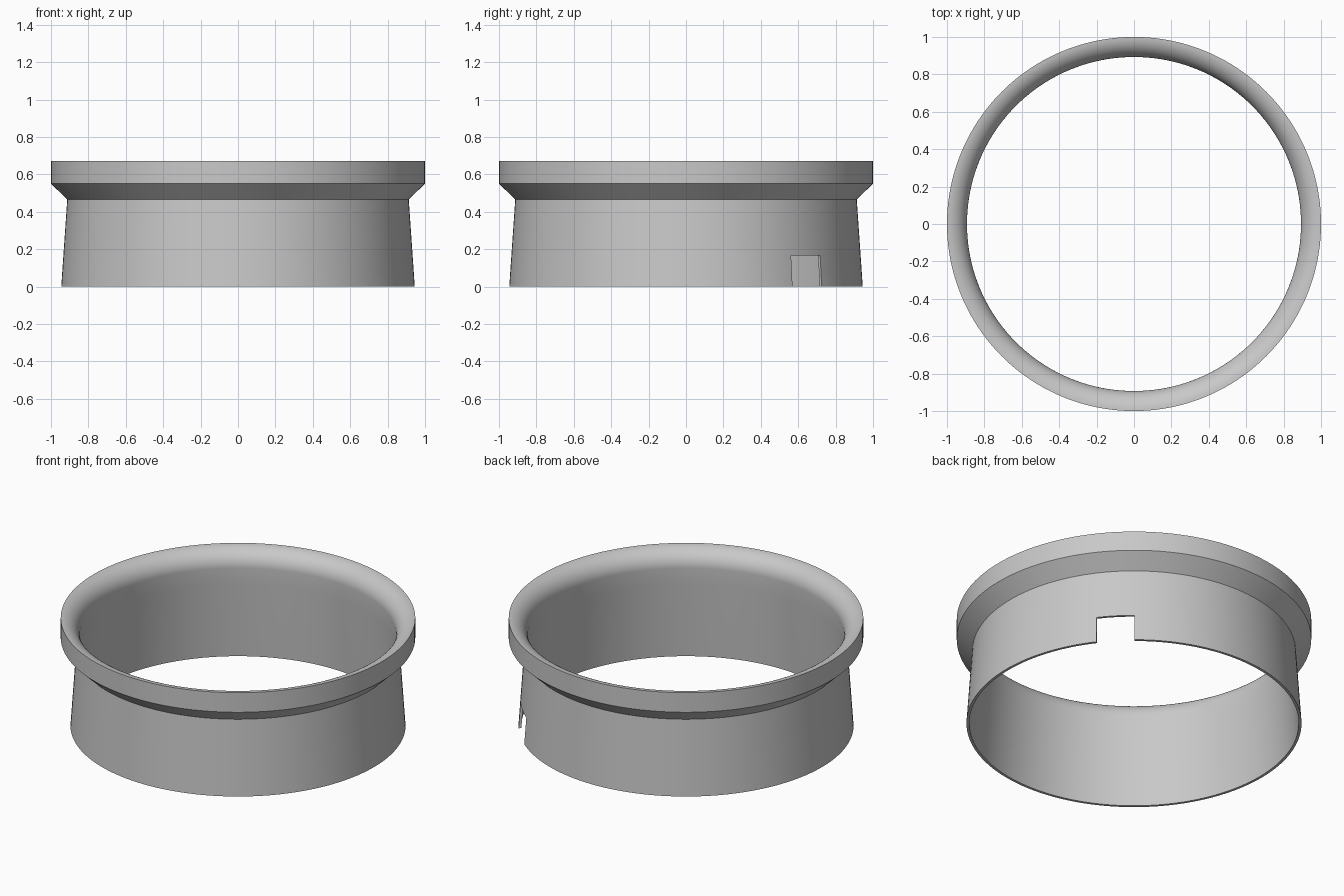
import bpy, bmesh, math
from mathutils import Matrix

if "Cube" in bpy.data.objects:
    bpy.data.objects.remove(bpy.data.objects["Cube"])

SEG = 160
RIM_R, TOP, ROUND = 1.0, 0.672, 0.107

grey = bpy.data.materials.new("light_grey")
grey.diffuse_color = (0.58, 0.58, 0.58, 1)
grey.use_nodes = True
grey.node_tree.nodes["Principled BSDF"].inputs["Base Color"].default_value = grey.diffuse_color

# Closed cross-section (radius, height): outer wall, flared collar, rounded lip, inner wall
profile = [(0.945, 0), (0.913, 0.466), (RIM_R, 0.55), (RIM_R, TOP)]
for i in range(1, 13):
    a = math.radians(90 * i / 12)
    profile.append((RIM_R - ROUND * math.sin(a), TOP - ROUND * (1 - math.cos(a))))
profile += [(0.8985, 0.466), (0.929, 0)]

# Revolve the section into a ring
bm = bmesh.new()
rings = []
for s in range(SEG):
    t = 2 * math.pi * s / SEG
    rings.append([bm.verts.new((r * math.cos(t), r * math.sin(t), z)) for r, z in profile])
n = len(profile)
for s in range(SEG):
    a, b = rings[s], rings[(s + 1) % SEG]
    for i in range(n):
        j = (i + 1) % n
        bm.faces.new((a[i], b[i], b[j], a[j]))
bmesh.ops.recalc_face_normals(bm, faces=bm.faces[:])
mesh = bpy.data.meshes.new("flanged_ring")
bm.to_mesh(mesh)
bm.free()
ring = bpy.data.objects.new("flanged_ring", mesh)
bpy.context.collection.objects.link(ring)
mesh.materials.append(grey)

# Box cutter for the notch in the lower edge
bm = bmesh.new()
bmesh.ops.create_cube(bm, size=1, matrix=Matrix.Rotation(math.radians(43.6), 4, 'Z')
                      @ Matrix.Translation((0.93, 0, 0.0325))
                      @ Matrix.Diagonal((0.3, 0.215, 0.265, 1)))
cut_mesh = bpy.data.meshes.new("notch_cutter")
bm.to_mesh(cut_mesh)
bm.free()
cut_mesh.materials.append(grey)
cutter = bpy.data.objects.new("notch_cutter", cut_mesh)
bpy.context.collection.objects.link(cutter)
cutter.hide_render = True

# Cut the notch, then smooth while keeping hard edges
mod = ring.modifiers.new("notch", 'BOOLEAN')
mod.operation = 'DIFFERENCE'
mod.solver = 'EXACT'
mod.object = cutter
bpy.context.view_layer.objects.active = ring
ring.select_set(True)
cutter.select_set(False)
bpy.ops.object.modifier_apply(modifier=mod.name)
bpy.data.objects.remove(cutter)
bpy.ops.object.shade_smooth_by_angle(angle=math.radians(30))
